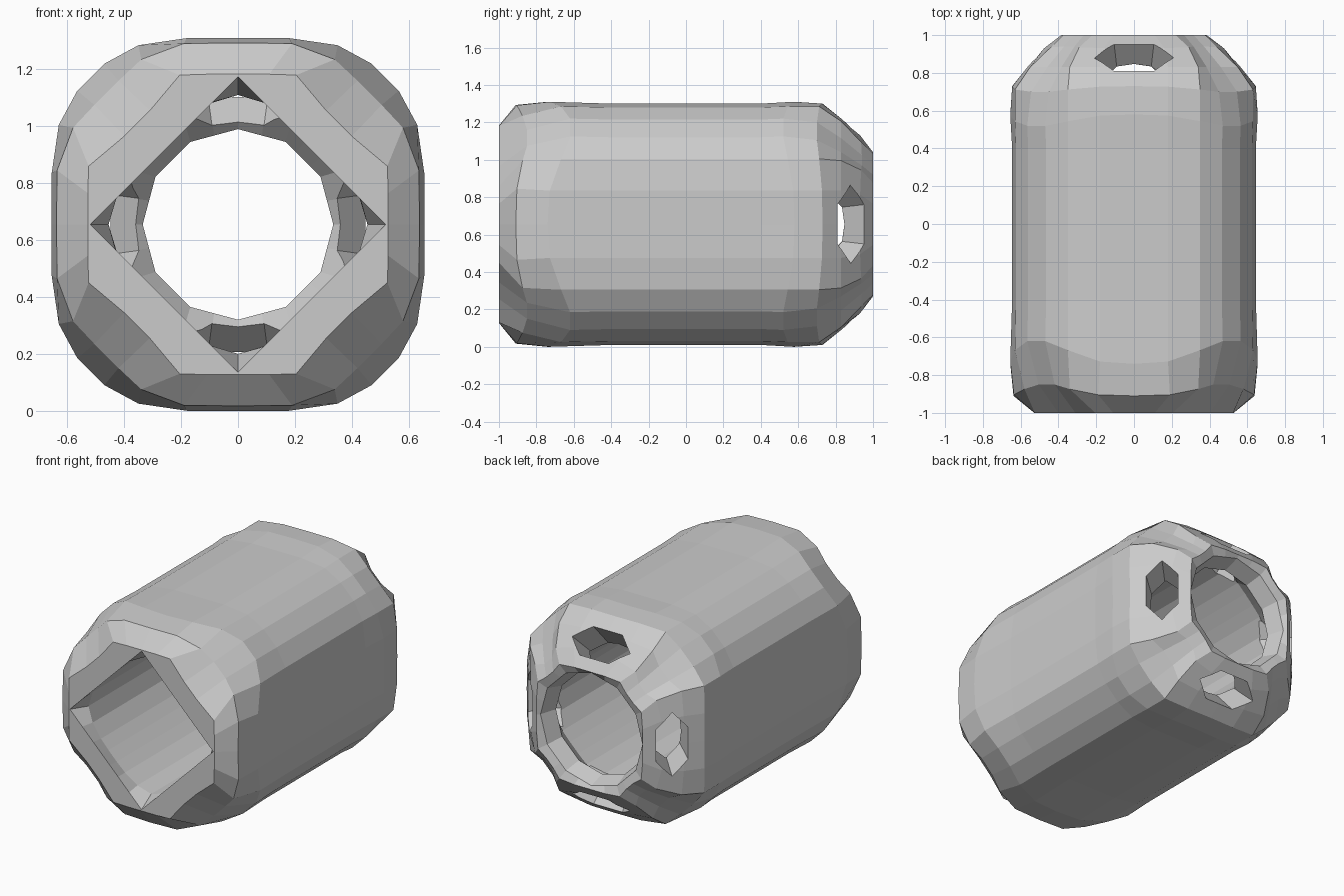
import bpy, bmesh, math
from mathutils import Vector, Matrix

if "Cube" in bpy.data.objects:
    bpy.data.objects.remove(bpy.data.objects["Cube"])

CZ = 0.655


def make_object(name, bm):
    bmesh.ops.recalc_face_normals(bm, faces=bm.faces)
    mesh = bpy.data.meshes.new(name)
    bm.to_mesh(mesh)
    bm.free()
    ob = bpy.data.objects.new(name, mesh)
    bpy.context.collection.objects.link(ob)
    return ob


def bridge(bm, a, b):
    n = len(a)
    for i in range(n):
        bm.faces.new((a[i], a[(i + 1) % n], b[(i + 1) % n], b[i]))


def section(bm, y_axis, y_diag, octant):
    """28-sided ring from four points of one octant, mirrored all round."""
    pts = [(u, v, y_axis + (y_diag - y_axis) * t)
           for (u, v), t in zip(octant, (0, 0.1, 0.6, 1))]
    pts += [(v, u, y) for u, v, y in reversed(pts[1:])]
    ring = []
    for k in range(4):
        c, s = ((1, 0), (0, 1), (-1, 0), (0, -1))[k]
        ring += [bm.verts.new((u * c - v * s, y, u * s + v * c + CZ))
                 for u, v, y in pts]
    return ring


def dodecagon(r):
    """Octant points lying on a twelve-sided opening."""
    pts = []
    for a in (0, 15, 30, 39):
        t = math.radians(a)
        off = math.radians((a + 15) % 30 - 15)
        q = r * math.cos(math.radians(15)) / math.cos(math.radians(15) - abs(off))
        pts.append((q * math.cos(t), q * math.sin(t)))
    return pts


BODY = [(.655, 0), (.655, .18), (.63, .35), (.565, .47)]
WAIST = [(.645, 0), (.645, .18), (.625, .35), (.56, .465)]
BORE = [(.455, 0), (.425, .1), (.365, .19), (.31, .25)]

# Hollow shell: outside front to back, then back through the bore
profile = [
    (-1.0, -1.0, [(.528, 0), (.528, .11), (.525, .205), (.40, .31)]),
    (-.91, -.85, [(.638, 0), (.636, .19), (.58, .34), (.505, .42)]),
    (-.74, -.62, BODY),
    (-.40, -.40, WAIST),
    (.40, .40, WAIST),
    (.58, .52, BODY),
    (.73, .70, [(.645, 0), (.645, .18), (.63, .35), (.545, .45)]),
    (.83, .83, [(.565, 0), (.565, .18), (.55, .34), (.46, .385)]),
    (.93, .94, [(.475, 0), (.475, .16), (.44, .29), (.37, .315)]),
    (1.0, 1.0, [(.385, 0), (.385, .11), (.375, .22), (.315, .265)]),
    (.98, .98, dodecagon(.37)),
    (.87, .87, dodecagon(.335)),
    (.76, .76, BORE),
    (-.90, -.90, BORE),
    (-1.0, -1.0, [(.52, 0), (.43, .09), (.35, .17), (.29, .23)]),
]
bm = bmesh.new()
rings = [section(bm, *p) for p in profile]
for i, ring in enumerate(rings):
    bridge(bm, ring, rings[(i + 1) % len(rings)])
shell = make_object("hollow_shell", bm)

# Four slanted hexagonal ports through the rear chamfer
for k in range(4):
    bm = bmesh.new()
    turn = Matrix.Rotation(k * math.pi / 2, 4, 'Y')
    axis = Vector((0, 1, 1)).normalized()
    slope = Vector((0, 1, -1)).normalized()
    ends = []
    for d, size in ((-.20, .85), (.15, 1.15)):
        ring = []
        for j in range(6):
            a = j * math.pi / 3
            p = (Vector((0, .88, .515)) + axis * d
                 + Vector((.205 * math.cos(a), 0, 0)) * size
                 + slope * (.11 * math.sin(a) * size))
            ring.append(bm.verts.new(turn @ p + Vector((0, 0, CZ))))
        ends.append(ring)
        bm.faces.new(ring)
    bridge(bm, *ends)
    cutter = make_object("port_cutter", bm)
    cutter.hide_render = True
    mod = shell.modifiers.new("port", 'BOOLEAN')
    mod.operation = 'DIFFERENCE'
    mod.solver = 'EXACT'
    mod.object = cutter
    bpy.context.view_layer.objects.active = shell
    bpy.ops.object.modifier_apply(modifier=mod.name)
    bpy.data.objects.remove(cutter)
